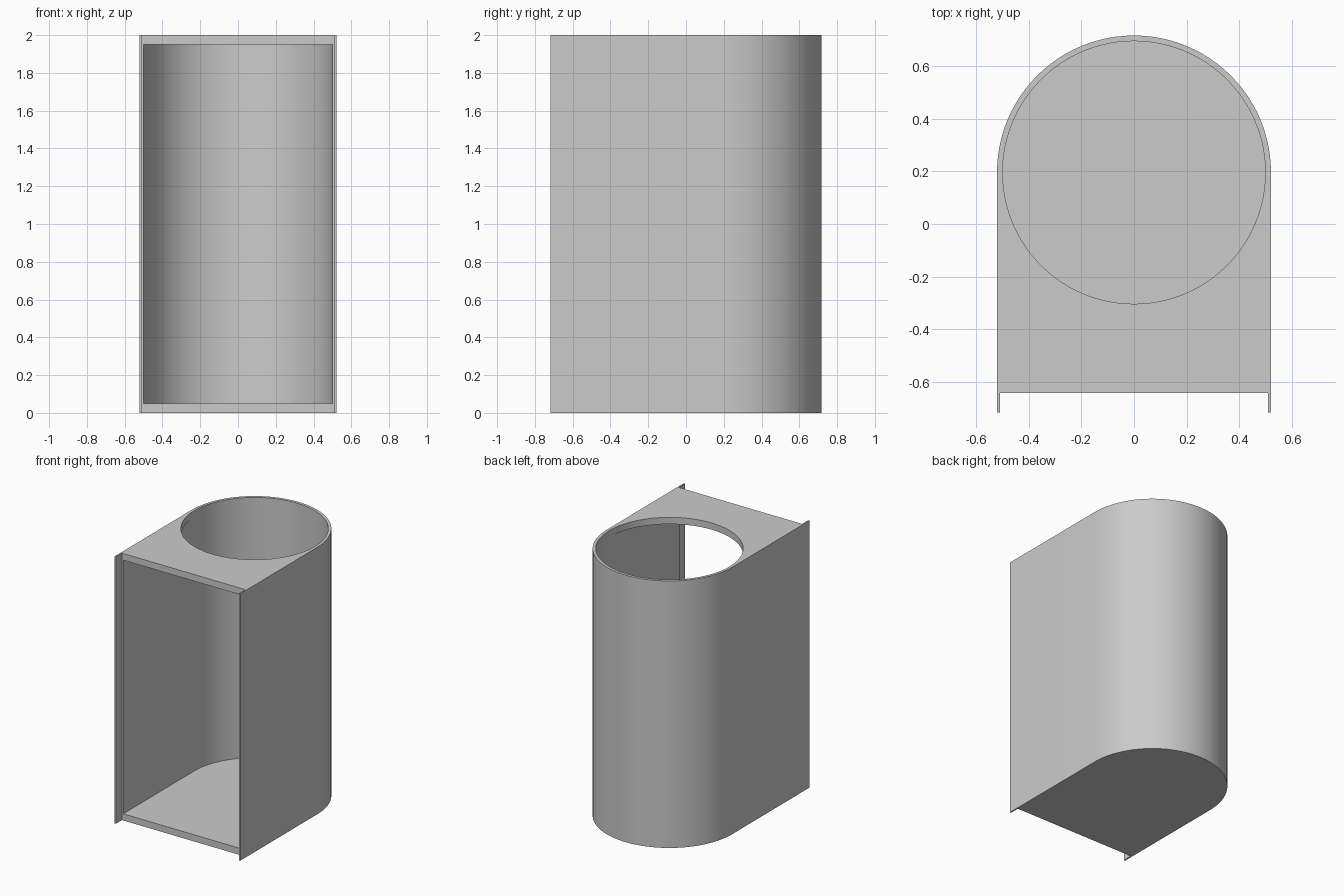
import bpy, bmesh, math

cube = bpy.data.objects.get("Cube")
if cube:
    bpy.data.objects.remove(cube, do_unlink=True)

HEIGHT, PLATE = 2.0, 0.05
OUTER, INNER, LIP = 0.5215, 0.5, 0.511
CENTRE_Y, FRONT, PLATE_FRONT = 0.196, -0.717, -0.644
SEGMENTS = 96

grey = bpy.data.materials.new("light_grey")
grey.use_nodes = True
colour = (0.6, 0.6, 0.6, 1)
grey.diffuse_color = colour
grey.node_tree.nodes["Principled BSDF"].inputs["Base Color"].default_value = colour


def arc(radius, steps):
    """Points round the rear axis, starting at +x and passing through +y."""
    return [(radius * math.cos(math.tau * i / SEGMENTS),
             CENTRE_Y + radius * math.sin(math.tau * i / SEGMENTS)) for i in range(steps)]


def u_profile(radius, front):
    return arc(radius, SEGMENTS // 2 + 1) + [(-radius, front), (radius, front)]


def extrude_profile(name, points, z0, z1):
    bm = bmesh.new()
    face = bm.faces.new([bm.verts.new((x, y, z0)) for x, y in points])
    result = bmesh.ops.extrude_face_region(bm, geom=[face])
    top = [v for v in result["geom"] if isinstance(v, bmesh.types.BMVert)]
    bmesh.ops.translate(bm, verts=top, vec=(0, 0, z1 - z0))
    bmesh.ops.recalc_face_normals(bm, faces=bm.faces)
    mesh = bpy.data.meshes.new(name)
    bm.to_mesh(mesh)
    bm.free()
    mesh.materials.append(grey)
    obj = bpy.data.objects.new(name, mesh)
    bpy.context.collection.objects.link(obj)
    return obj


# Rounded-back housing
housing = extrude_profile("housing", u_profile(OUTER, FRONT), 0, HEIGHT)

# Recess between the front lips, open cavity, and round top opening
recess = [(-LIP, -1), (LIP, -1), (LIP, PLATE_FRONT), (-LIP, PLATE_FRONT)]
cutters = [
    extrude_profile("recess_cutter", recess, -0.1, HEIGHT + 0.1),
    extrude_profile("cavity_cutter", u_profile(INNER, -1), PLATE, HEIGHT - PLATE),
    extrude_profile("opening_cutter", arc(INNER, SEGMENTS), HEIGHT / 2, HEIGHT + 0.1),
]

bpy.ops.object.select_all(action="DESELECT")
housing.select_set(True)
bpy.context.view_layer.objects.active = housing
for cutter in cutters:
    cutter.hide_render = True
    mod = housing.modifiers.new(cutter.name, "BOOLEAN")
    mod.operation, mod.solver, mod.object = "DIFFERENCE", "EXACT", cutter
    bpy.ops.object.modifier_apply(modifier=mod.name)
    bpy.data.objects.remove(cutter, do_unlink=True)

bpy.ops.object.shade_smooth_by_angle(angle=math.radians(30))
